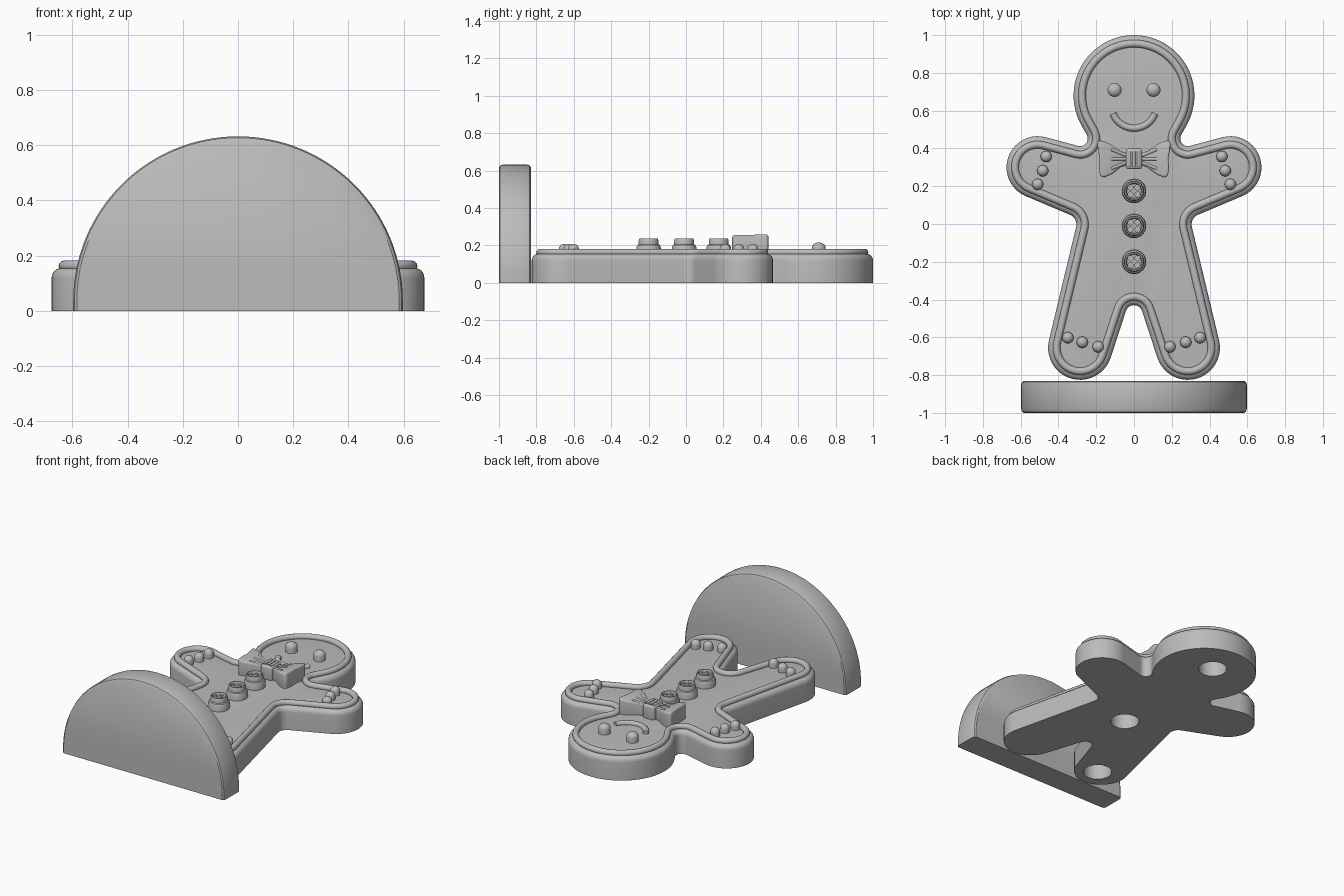
import bpy, bmesh, math
from mathutils import Vector, Matrix

old = bpy.data.objects.get("Cube")
if old:
    bpy.data.objects.remove(old, do_unlink=True)

TAU = 2 * math.pi
TOP = 0.155  # height of the flat biscuit face

grey = bpy.data.materials.new("plain grey")
grey.use_nodes = True
grey.diffuse_color = (0.5, 0.5, 0.5, 1)
grey.node_tree.nodes["Principled BSDF"].inputs["Base Color"].default_value = (0.5, 0.5, 0.5, 1)
parts = []


def add_object(name, data):
    ob = bpy.data.objects.new(name, data)
    bpy.context.collection.objects.link(ob)
    data.materials.append(grey)
    parts.append(ob)
    return ob


def finish(name, bm):
    bmesh.ops.recalc_face_normals(bm, faces=bm.faces)
    me = bpy.data.meshes.new(name)
    bm.to_mesh(me)
    bm.free()
    return add_object(name, me)


def apply_modifiers(ob):
    bpy.context.view_layer.objects.active = ob
    for mod in list(ob.modifiers):
        bpy.ops.object.modifier_apply(modifier=mod.name)


def bevel(ob, width, segments=4):
    mod = ob.modifiers.new("round", 'BEVEL')
    mod.width, mod.segments = width, segments
    apply_modifiers(ob)


def loft(name, rings, closed=False):
    """Skin rings of equal length; cap the ends unless closed."""
    bm = bmesh.new()
    loops = [[bm.verts.new(p) for p in ring] for ring in rings]
    pairs = list(zip(loops, loops[1:]))
    if closed:
        pairs.append((loops[-1], loops[0]))
    for a, b in pairs:
        for i in range(len(a)):
            j = (i + 1) % len(a)
            bm.faces.new((a[i], a[j], b[j], b[i]))
    if not closed:
        bm.faces.new(loops[0])
        bm.faces.new(loops[-1])
    return finish(name, bm)


def lathe(name, profile, x, y, steps=32):
    """Turned part from (radius, z) pairs."""
    return loft(name, [[(x + r * math.cos(TAU * i / steps), y + r * math.sin(TAU * i / steps), z)
                        for i in range(steps)] for r, z in profile])


def tube(name, points, radius):
    cu = bpy.data.curves.new(name, 'CURVE')
    cu.dimensions = '3D'
    cu.bevel_depth, cu.bevel_resolution, cu.use_fill_caps = radius, 4, True
    sp = cu.splines.new('POLY')
    sp.points.add(len(points) - 1)
    for p, co in zip(sp.points, points):
        p.co = (*co, 1)
    return add_object(name, cu)


def cut(ob, holes, z0, z1):
    """Drill round holes given as (x, y, radius)."""
    bm = bmesh.new()
    for x, y, r in holes:
        bmesh.ops.create_cone(bm, cap_ends=True, segments=32, radius1=r, radius2=r, depth=z1 - z0,
                              matrix=Matrix.Translation((x, y, (z0 + z1) / 2)))
    cutter = finish("hole_cutter", bm)
    parts.remove(cutter)
    cutter.hide_render = True
    mod = ob.modifiers.new("holes", 'BOOLEAN')
    mod.operation, mod.object, mod.solver = 'DIFFERENCE', cutter, 'EXACT'
    apply_modifiers(ob)
    bpy.data.objects.remove(cutter, do_unlink=True)


# Outline: circles joined by tangents, negative radius for inner corners
right = [(0.285, 0.452, -0.04), (0.51, 0.30, 0.165), (0.36, -0.002, -0.055), (0.285, -0.655, 0.17)]
circles = [(0, 0.68, 0.32)] + right + [(0, -0.475, -0.045)] + [(-x, y, r) for x, y, r in reversed(right)]


def tangent_angle(a, b):
    d = Vector((b[0] - a[0], b[1] - a[1]))
    s = (a[2] - b[2]) / d.length
    d.normalize()
    n = d * s + Vector((-d.y, d.x)) * math.sqrt(1 - s * s)
    return math.atan2(n.y, n.x)


def outline(inset, z):
    pts = []
    for i, (x, y, r) in enumerate(circles):
        a0 = tangent_angle(circles[i - 1], circles[i])
        a1 = tangent_angle(circles[i], circles[(i + 1) % len(circles)])
        turn = (a1 - a0) % TAU
        if r > 0:
            turn -= TAU
        steps = 48 if i == 0 else 20 if r > 0 else 12
        for k in range(steps + 1):
            a = a0 + turn * k / steps
            pts.append((x + (r - inset) * math.cos(a), y + (r - inset) * math.sin(a), z))
    return pts


# Biscuit body with a rounded shoulder and pockets underneath
shoulder = [(0.035 * (1 - math.cos(t)), 0.12 + 0.035 * math.sin(t))
            for t in [math.pi / 2 * k / 6 for k in range(7)]]
body = loft("biscuit_body", [outline(0, 0)] + [outline(i, z) for i, z in shoulder])
cut(body, [(0, 0.76, 0.088), (0, -0.09, 0.088), (-0.275, -0.68, 0.088)], -0.05, 0.12)

# Piped icing rim
loft("icing_rim", [outline(0.045 + 0.02 * math.cos(TAU * k / 12), 0.162 + 0.02 * math.sin(TAU * k / 12))
                   for k in range(12)], closed=True)

# Half-disc stand
arc = [math.pi * k / 64 for k in range(65)]
half = [(0.597, 0)] + [(0.597 * math.cos(a), 0.035 + 0.597 * math.sin(a)) for a in arc] + [(-0.597, 0)]
rings = []
for y, s in [(-1, 0.022), (-0.994, 0.008), (-0.98, 0), (-0.85, 0), (-0.836, 0.008), (-0.83, 0.022)]:
    rings.append([(x * (1 - s), y, z * (1 - s)) for x, z in half])
loft("stand", rings)


# Eyes and small icing dots
def dome(name, x, y, r, top):
    mid = top - 0.028
    prof = [(r, TOP - 0.01), (r, mid)]
    prof += [(r * math.cos(t), mid + 0.028 * math.sin(t)) for t in (0.35, 0.7, 1.05, 1.35, 1.54)]
    lathe(name, prof, x, y, 24)


dots = [(0.465, 0.357), (0.483, 0.282), (0.51, 0.21), (0.35, -0.602), (0.274, -0.626), (0.19, -0.65)]
for side, sx in (("left", 1), ("right", -1)):
    dome(side + "_eye", sx * 0.103, 0.71, 0.037, 0.216)
    for n, (x, y) in enumerate(dots):
        dome(f"{side}_{'hand' if n < 3 else 'foot'}_dot_{n % 3 + 1}", sx * x, y, 0.03, 0.208)

# Smile
tube("smile", [(0.118 * math.cos(a), 0.625 + 0.118 * math.sin(a), TOP + 0.003)
               for a in [math.radians(200 + 140 * k / 24) for k in range(25)]], 0.018)

# Buttons with raised lip and four thread holes
for n, y in enumerate((0.175, -0.01, -0.2)):
    b = lathe(f"button_{n + 1}", [(0.065, 0.145), (0.065, 0.19), (0.06, 0.202), (0.053, 0.206),
                                  (0.053, 0.226), (0.049, 0.236), (0.043, 0.236), (0.038, 0.226)], 0, y)
    cut(b, [(dx, y + dy, 0.014) for dx in (-0.019, 0.019) for dy in (-0.019, 0.019)], 0.2, 0.25)

# Bow tie
wing = [(0.02, 0.372), (0.07, 0.385), (0.13, 0.425), (0.17, 0.443), (0.195, 0.436), (0.19, 0.39),
        (0.182, 0.345), (0.185, 0.3), (0.18, 0.255), (0.16, 0.245), (0.12, 0.262), (0.07, 0.3), (0.02, 0.315)]


def wing_top(x):
    return 0.222 + 0.2 * min(x, 0.19)


for side, sx in (("left", 1), ("right", -1)):
    w = loft(side + "_bow_wing", [[(sx * x, y, TOP - 0.01) for x, y in wing],
                                  [(sx * x, y, wing_top(x)) for x, y in wing]])
    bevel(w, 0.012)
    for n, dy in enumerate((0.055, 0.0, -0.055)):
        tube(f"{side}_bow_pleat_{n + 1}",
             [(sx * x, 0.344 + dy * (x / 0.13), wing_top(x) - 0.003) for x in (0.03, 0.06, 0.09, 0.12)], 0.008)

bm = bmesh.new()
bmesh.ops.create_cube(bm, size=1, matrix=Matrix.Translation((0, 0.345, 0.195)) @ Matrix.Diagonal((0.085, 0.11, 0.1, 1)))
bevel(finish("bow_knot", bm), 0.015)
for n, x in enumerate((-0.024, 0, 0.024)):
    tube(f"bow_knot_fold_{n + 1}", [(x, 0.345 + d, 0.244) for d in (-0.04, 0.04)], 0.009)

# Smooth shading with crisp edges
bpy.ops.object.select_all(action='DESELECT')
for ob in parts:
    if ob.type == 'MESH':
        ob.select_set(True)
        bpy.context.view_layer.objects.active = ob
bpy.ops.object.shade_smooth_by_angle(angle=math.radians(35))
